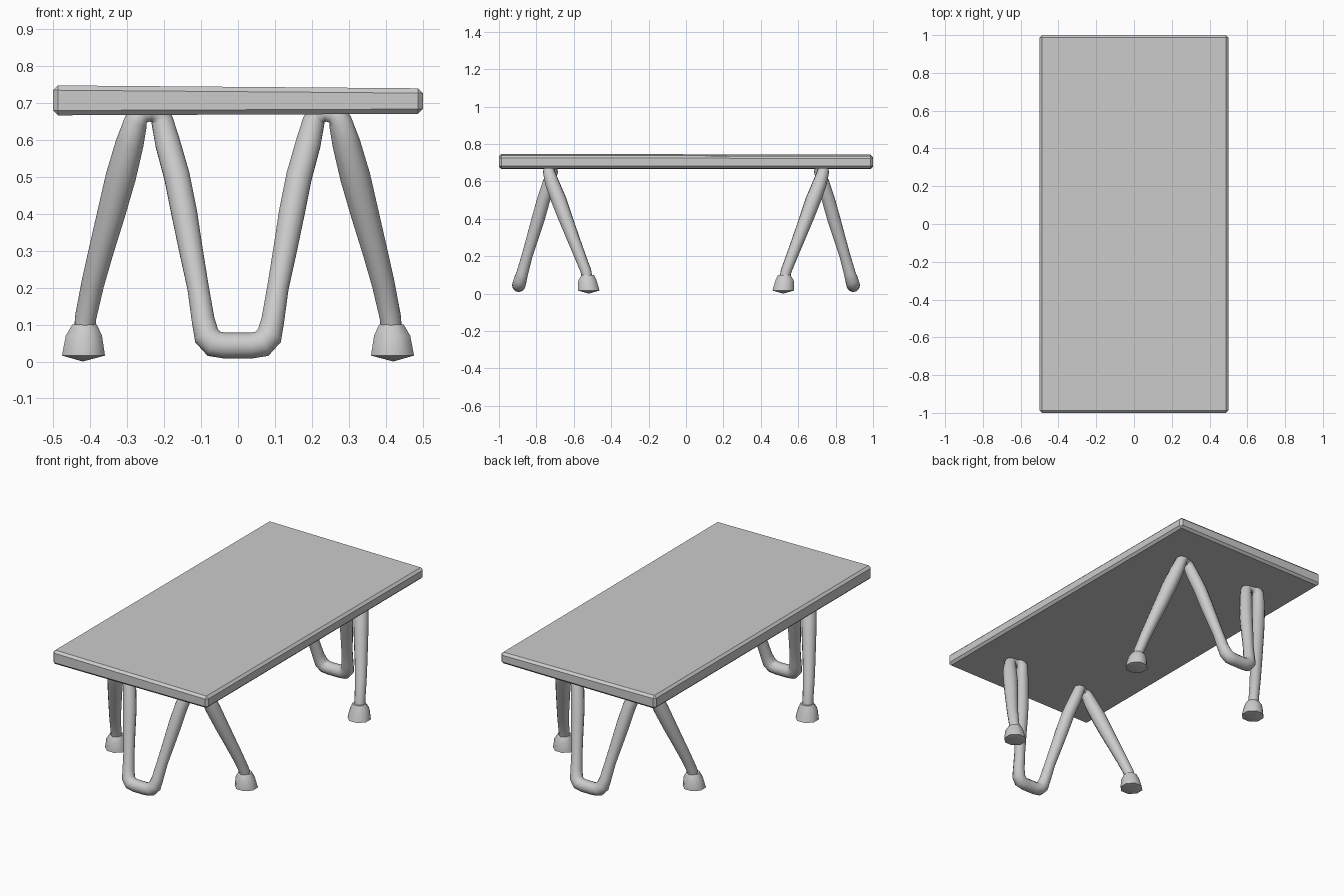
import bpy, bmesh, math

if "Cube" in bpy.data.objects:
    bpy.data.objects.remove(bpy.data.objects["Cube"])


def finish(bm, name, smooth=None):
    bmesh.ops.recalc_face_normals(bm, faces=bm.faces)
    me = bpy.data.meshes.new(name)
    bm.to_mesh(me)
    bm.free()
    ob = bpy.data.objects.new(name, me)
    bpy.context.collection.objects.link(ob)
    if smooth:
        select(ob)
        bpy.ops.object.shade_smooth_by_angle(angle=math.radians(smooth))
    return ob


def select(ob):
    bpy.ops.object.select_all(action='DESELECT')
    ob.select_set(True)
    bpy.context.view_layer.objects.active = ob


# Tabletop: chamfered slab, very slightly uneven in thickness
bm = bmesh.new()
bmesh.ops.create_cube(bm, size=1)
for v in bm.verts:
    x, y, up = v.co.x, v.co.y * 2, v.co.z > 0
    z = 0.741 - 0.008 * x - 0.002 * y if up else 0.668 + 0.004 * x
    v.co = (x, y, z)
bmesh.ops.bevel(bm, geom=bm.edges[:], offset=0.013, segments=1, affect='EDGES')
finish(bm, "tabletop")

# Half of one bent leg frame, foot to ground bar: x, outward y, z, radius
HALF = [
    (0.417, 0.525, 0.06, 0.028), (0.412, 0.535, 0.12, 0.029),
    (0.393, 0.57, 0.21, 0.031), (0.370, 0.605, 0.30, 0.034),
    (0.343, 0.643, 0.40, 0.038), (0.317, 0.68, 0.50, 0.041),
    (0.293, 0.715, 0.59, 0.038), (0.276, 0.733, 0.65, 0.032),
    (0.262, 0.733, 0.670, 0.028), (0.240, 0.727, 0.674, 0.025),
    (0.218, 0.718, 0.670, 0.028), (0.205, 0.715, 0.65, 0.031),
    (0.190, 0.733, 0.59, 0.035), (0.165, 0.762, 0.50, 0.036),
    (0.145, 0.79, 0.40, 0.036), (0.127, 0.82, 0.30, 0.033),
    (0.108, 0.85, 0.20, 0.030), (0.094, 0.875, 0.11, 0.032),
    (0.085, 0.887, 0.070, 0.036), (0.065, 0.893, 0.048, 0.037),
    (0.035, 0.895, 0.043, 0.035),
]
# Foot rings: centre x, outward y, z, radius
FOOT = [
    (0.415, 0.525, 0.100, 0.036), (0.417, 0.527, 0.070, 0.053),
    (0.418, 0.520, 0.016, 0.063),
]
SIDES = 8


def leg_frame(name, s):
    path = HALF + [(-x, y, z, r) for x, y, z, r in reversed(HALF)]
    cu = bpy.data.curves.new(name, 'CURVE')
    cu.dimensions = '3D'
    cu.bevel_depth = 1.0
    cu.bevel_resolution = 4
    cu.use_fill_caps = True
    sp = cu.splines.new('POLY')
    sp.points.add(len(path) - 1)
    for p, (x, y, z, r) in zip(sp.points, path):
        p.co = (x, s * y, z, 1)
        p.radius = r
    ob = bpy.data.objects.new(name, cu)
    bpy.context.collection.objects.link(ob)
    select(ob)
    bpy.ops.object.convert(target='MESH')
    bpy.ops.object.shade_smooth_by_angle(angle=math.radians(60))


def foot(name, sx, sy):
    bm = bmesh.new()
    rings = []
    for x, y, z, r in FOOT:
        rings.append([bm.verts.new((sx * (x + r * math.cos(a)), sy * (y + r * math.sin(a)), z))
                      for a in [2 * math.pi * (i + 0.5) / SIDES for i in range(SIDES)]])
    for a, b in zip(rings, rings[1:]):
        for i in range(SIDES):
            j = (i + 1) % SIDES
            bm.faces.new((a[i], a[j], b[j], b[i]))
    bm.faces.new(rings[0])
    # shallow pointed sole
    tip = bm.verts.new((sx * 0.42, sy * 0.52, 0.0))
    for i in range(SIDES):
        bm.faces.new((rings[-1][i], rings[-1][(i + 1) % SIDES], tip))
    finish(bm, name, 46)


# Legs and feet at both ends
for end, sy in (("front", -1), ("back", 1)):
    leg_frame(end + "_leg_frame", sy)
    for side, sx in (("left", -1), ("right", 1)):
        foot(f"{end}_{side}_foot", sx, sy)
